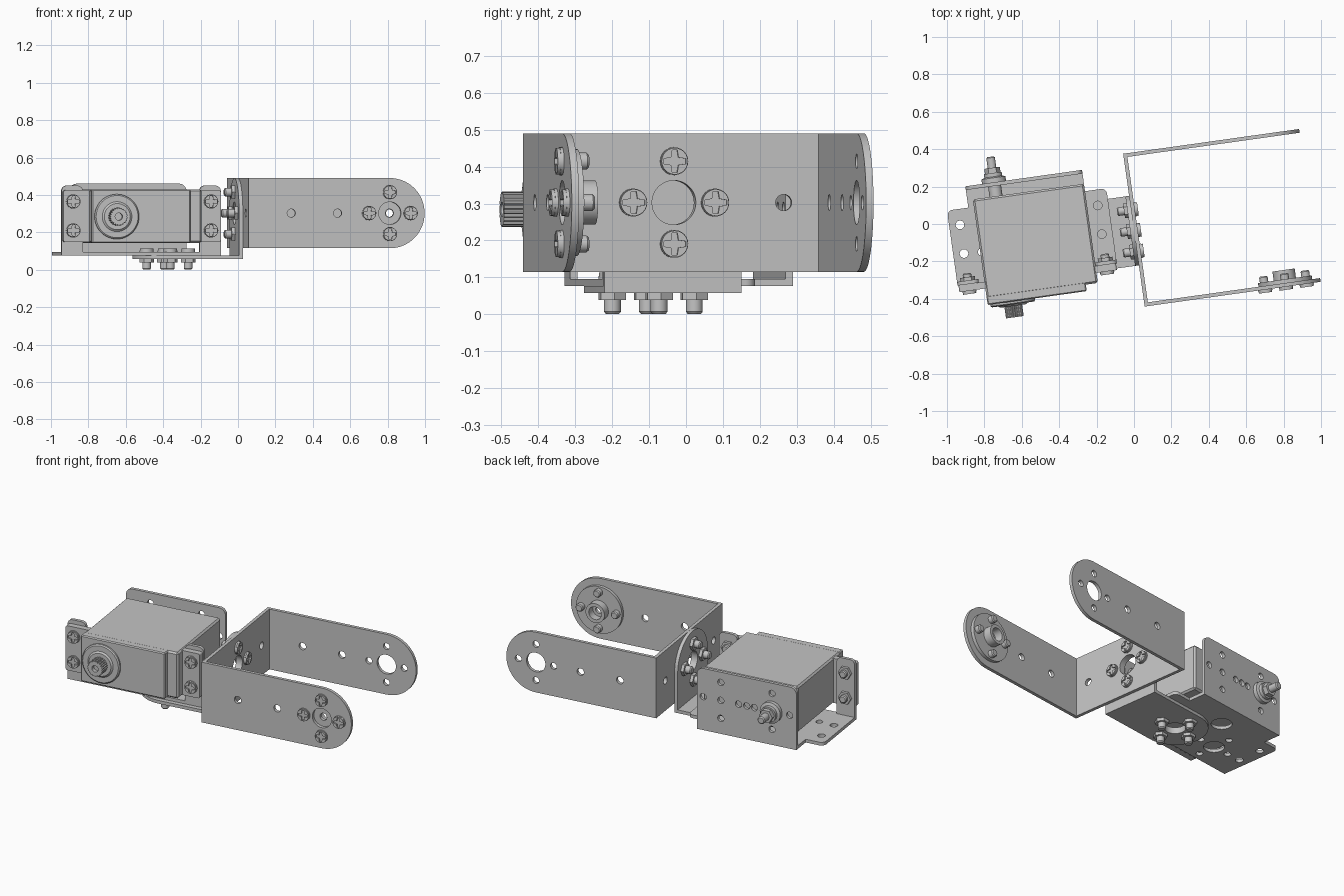
import bpy, bmesh
from math import radians, tan, sin, cos, pi
from mathutils import Matrix, Vector

cube = bpy.data.objects.get("Cube")
if cube:
    bpy.data.objects.remove(cube, do_unlink=True)

GREY = bpy.data.materials.new("machined grey")
GREY.use_nodes = True
GREY.diffuse_color = (0.55, 0.55, 0.55, 1)
GREY.node_tree.nodes["Principled BSDF"].inputs["Base Color"].default_value = (0.55, 0.55, 0.55, 1)

ROOT = Matrix.Rotation(radians(8), 4, 'Z')   # whole assembly is turned slightly
T = 0.02        # sheet thickness
PITCH = 0.112   # bolt circle radius
MID = -0.035    # bracket centre line in y
CU = -0.55      # servo bracket centre in x
AXLE = -0.70    # servo axle in x
AXZ = 0.284     # servo axle height


def finish(name, bm, matrix, smooth=True):
    bmesh.ops.remove_doubles(bm, verts=bm.verts, dist=1e-5)
    bmesh.ops.recalc_face_normals(bm, faces=bm.faces)
    me = bpy.data.meshes.new(name)
    bm.to_mesh(me)
    bm.free()
    me.materials.append(GREY)
    if smooth:
        me.shade_smooth()
        me.set_sharp_from_angle(angle=radians(32))
    ob = bpy.data.objects.new(name, me)
    ob.matrix_world = ROOT @ matrix
    bpy.context.collection.objects.link(ob)
    return ob


def fillet(corners, steps=16):
    """Corner list of (x, y, radius) to a rounded outline."""
    out = []
    for i, (x, y, r) in enumerate(corners):
        p = Vector((x, y, 0))
        if r == 0:
            out.append((x, y))
            continue
        a = (Vector((*corners[i - 1][:2], 0)) - p).normalized()
        b = (Vector((*corners[(i + 1) % len(corners)][:2], 0)) - p).normalized()
        half = a.angle(b) / 2
        c = p + (a + b).normalized() * r / sin(half)
        s = (p + a * r / tan(half) - c).normalized()
        e = (p + b * r / tan(half) - c).normalized()
        for k in range(steps + 1):
            q = c + s.slerp(e, k / steps) * r
            out.append((q.x, q.y))
    return out


def rect(x0, x1, y0, y1, r=(0, 0, 0, 0)):
    return fillet([(x0, y0, r[0]), (x1, y0, r[1]), (x1, y1, r[2]), (x0, y1, r[3])])


def circle(x, y, r, n=24):
    return [(x + r * cos(2 * pi * k / n), y + r * sin(2 * pi * k / n)) for k in range(n)]


def bolt_holes(x, y, centre=0.06):
    ring = [(PITCH, 0), (-PITCH, 0), (0, PITCH), (0, -PITCH)]
    return [circle(x, y, centre, 36)] + [circle(x + a, y + b, 0.02) for a, b in ring]


def lay(axis, at):
    """Sheet frame: X maps (y,z), Y maps (x,z), Z maps (x,y)."""
    a, b, n = {'X': ((0, 1, 0), (0, 0, 1), (1, 0, 0)),
               'Y': ((1, 0, 0), (0, 0, 1), (0, -1, 0)),
               'Z': ((1, 0, 0), (0, 1, 0), (0, 0, 1))}[axis]
    m = Matrix((a, b, n)).transposed().to_4x4()
    m.translation = Vector(n) * (-at if axis == 'Y' else at)
    return m


def aim(loc, direction):
    return Matrix.Translation(loc) @ Vector(direction).to_track_quat('Z', 'Y').to_matrix().to_4x4()


def sheet(name, outline, holes, matrix, thick=T):
    cu = bpy.data.curves.new(name, 'CURVE')
    cu.dimensions = '2D'
    cu.fill_mode = 'BOTH'
    cu.extrude = thick / 2
    for loop in [outline] + holes:
        sp = cu.splines.new('POLY')
        sp.points.add(len(loop) - 1)
        for pt, (x, y) in zip(sp.points, loop):
            pt.co = (x, y, 0, 1)
        sp.use_cyclic_u = True
    tmp = bpy.data.objects.new(name, cu)
    me = bpy.data.meshes.new_from_object(tmp)
    bm = bmesh.new()
    bm.from_mesh(me)
    bpy.data.objects.remove(tmp)
    bpy.data.meshes.remove(me)
    return finish(name, bm, matrix)


def turned(name, profile, matrix, n=24):
    """Solid of revolution from (radius, height) pairs, ends capped."""
    bm = bmesh.new()
    rings = [[bm.verts.new((x, y, h)) for x, y in circle(0, 0, r, n)] for r, h in profile]
    for lo, hi in zip(rings, rings[1:]):
        for k in range(n):
            bm.faces.new((lo[k], lo[(k + 1) % n], hi[(k + 1) % n], hi[k]))
    bm.faces.new(rings[0][::-1])
    bm.faces.new(rings[-1])
    return finish(name, bm, matrix)


def box(name, lo, hi, bevel):
    lo, hi = Vector(lo), Vector(hi)
    bm = bmesh.new()
    bmesh.ops.create_cube(bm, size=1)
    bmesh.ops.scale(bm, vec=hi - lo, verts=bm.verts)
    bmesh.ops.bevel(bm, geom=bm.edges[:], offset=bevel, segments=1, affect='EDGES')
    return finish(name, bm, Matrix.Translation((lo + hi) / 2), False)


CROSS = []
for k in range(4):
    for px, py in ((0.03, -0.007), (0.03, 0.007), (0.01, 0.01)):
        CROSS.append((px * cos(k * pi / 2) - py * sin(k * pi / 2),
                      px * sin(k * pi / 2) + py * cos(k * pi / 2)))


def screw(name, loc, direction, length=0.095, nut=None):
    m = aim(loc, direction)
    turned(name + "_shank", [(0.018, -length), (0.023, 0.006 - length), (0.023, 0),
                             (0.038, 0), (0.038, 0.008)], m)
    sheet(name + "_head", circle(0, 0, 0.036), [CROSS], m @ Matrix.Translation((0, 0, 0.012)), 0.01)
    if nut:
        turned(name + "_nut", [(0.04, -nut - 0.018), (0.04, -nut)], m, 6)


def bolt_ring(name, centre, direction, **kw):
    d = Vector(direction)
    sides = [Vector(s) for s in ((1, 0, 0), (0, 1, 0), (0, 0, 1)) if abs(d.dot(Vector(s))) < 0.5]
    for s in sides:
        for sign in (1, -1):
            screw(name, Vector(centre) + s * PITCH * sign, d, **kw)


# U-shaped fork: base and two arms
ZC, HALF = 0.3025, 0.1875
Y0, Y1, XE = -0.445, 0.38, 0.945
XA = XE - HALF
base_holes = bolt_holes(MID, ZC) + [circle(MID + s * 0.3, ZC, 0.022) for s in (1, -1)]
sheet("fork_base", rect(Y0 + T / 2, Y1 - T / 2, ZC - HALF, ZC + HALF), base_holes, lay('X', 0.005))
arm_holes = [circle(x, ZC, 0.022) for x in (0.225, 0.475)]
for name, y in (("front_arm", Y0 + T / 2), ("back_arm", Y1 - T / 2)):
    sheet(name, rect(-0.005, XE, ZC - HALF, ZC + HALF, (0, 0.187, 0.187, 0)),
          bolt_holes(XA, ZC) + arm_holes, lay('Y', y))

# Round horn inside the front arm
sheet("horn_disc", circle(XA, ZC, 0.145, 48), [circle(XA, ZC, 0.022)], lay('Y', Y0 + 0.03))
sheet("horn_hub", circle(XA, ZC, 0.06, 32), [circle(XA, ZC, 0.04, 20)], lay('Y', Y0 + 0.065), 0.05)
bolt_ring("horn_screw", (XA, Y0, ZC), (0, -1, 0), length=0.072)

# Angle bracket joining the fork and the servo bracket
XB = -0.386
sheet("angle_upright", rect(MID - 0.1875, MID + 0.1875, 0.057, ZC + HALF, (0, 0, 0.187, 0.187)),
      bolt_holes(MID, ZC), lay('X', -0.015))
sheet("angle_foot", rect(XB - 0.1875, -0.015, MID - 0.1875, MID + 0.1875, (0.187, 0, 0, 0.187)),
      bolt_holes(XB, MID), lay('Z', 0.067))
bolt_ring("fork_screw", (0.015, MID, ZC), (1, 0, 0), nut=0.04)
bolt_ring("foot_screw", (XB, MID, 0.096), (0, 0, 1), nut=0.039)

# Servo bracket: floor with side tabs, back wall, two front lugs
W, E, YB, YF, YT = 0.315, 0.43, 0.325, -0.195, 0.21
floor = fillet([(CU - E, YF, 0), (CU + E, YF, 0), (CU + E, YT, 0.03), (CU + W, YT, 0),
                (CU + W, YB, 0), (CU - W, YB, 0), (CU - W, YT, 0), (CU - E, YT, 0.03)])
floor_holes = bolt_holes(XB, MID) + bolt_holes(-0.715, MID) + [circle(CU, 0.17, 0.06, 36)]
floor_holes += [circle(CU + s * 0.372, y, 0.023) for s in (1, -1) for y in (0.125, -0.03)]
sheet("servo_bracket_floor", floor, floor_holes, lay('Z', 0.086))
wall_holes = bolt_holes(XB, AXZ, 0.02) + bolt_holes(AXLE - 0.01, AXZ, 0.03) + [circle(CU, AXZ, 0.02)]
sheet("servo_bracket_wall", rect(CU - W, CU + W, 0.076, 0.46, (0, 0, 0.04, 0.04)),
      wall_holes, lay('Y', YB - T / 2))
for side in (-1, 1):
    xa, xb = sorted((CU + side * 0.315, CU + side * E))
    sheet("bracket_lug", rect(xa, xb, 0.076, 0.45, (0, 0, 0.03, 0.03)), [], lay('Y', YF + T / 2))
    # Servo mounting ears and their screws
    xa, xb = sorted((CU + side * 0.27, CU + side * 0.425))
    sheet("servo_ear", rect(xa, xb, 0.148, 0.425, (0.012,) * 4), [], lay('Y', YF - 0.018), 0.036)
    for z in (0.21, 0.365):
        screw("ear_screw", (CU + side * 0.372, YF - 0.036, z), (0, -1, 0), nut=0.056)

# Servo case
box("servo_case", (-0.835, -0.285, 0.143), (-0.235, 0.25, 0.43), 0.01)
box("servo_front_cap", (-0.835, -0.32, 0.143), (-0.30, -0.27, 0.43), 0.006)
turned("gear_boss", [(0.12, 0), (0.12, 0.01), (0.113, 0.016), (0.08, 0.016), (0.07, 0.024)],
       aim((AXLE, -0.32, AXZ), (0, -1, 0)), 48)

# Toothed output shaft
teeth = [(AXLE + r * cos(2 * pi * (k + o) / 22), AXZ + r * sin(2 * pi * (k + o) / 22))
         for k in range(22) for r, o in ((0.042, 0), (0.048, 0.3), (0.048, 0.7))]
sheet("output_shaft", teeth, [circle(AXLE, AXZ, 0.02)], lay('Y', -0.37), 0.07)
turned("output_shaft_core", [(0.03, 0), (0.03, 0.05)], aim((AXLE, -0.33, AXZ), (0, -1, 0)))

# Rear pivot on the back wall
rear = aim((AXLE - 0.01, YB, AXZ), (0, 1, 0))
turned("rear_pivot", [(0.035, -0.08), (0.035, 0), (0.065, 0), (0.065, 0.024), (0.048, 0.03), (0.048, 0.05),
                      (0.023, 0.05), (0.023, 0.132), (0.017, 0.138)], rear, 32)
turned("rear_pivot_nut", [(0.042, 0.05), (0.042, 0.078)], rear, 6)
